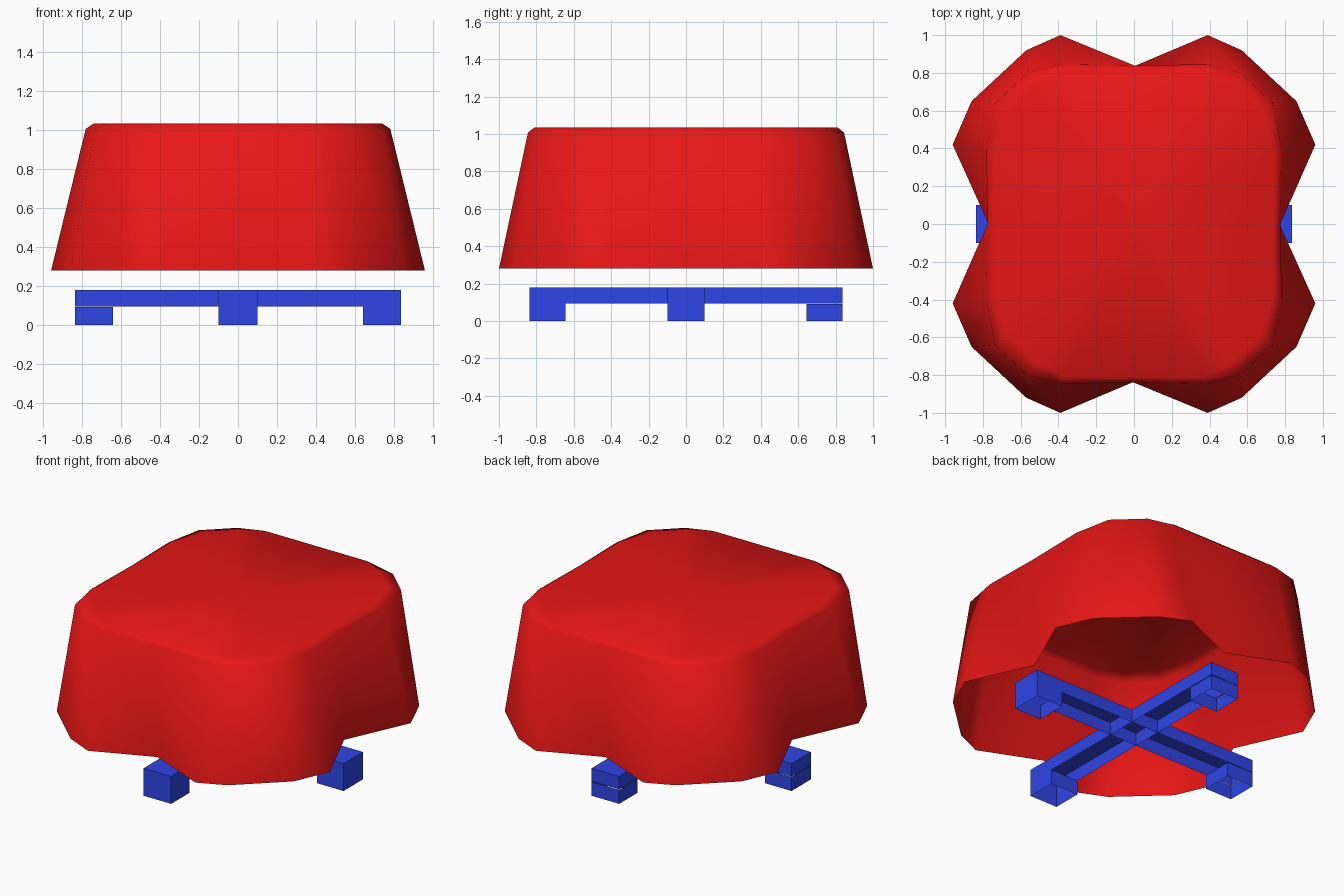
import bpy
import bmesh
from mathutils import Vector

old = bpy.data.objects.get("Cube")
if old:
    bpy.data.objects.remove(old, do_unlink=True)


def make_material(name, colour):
    mat = bpy.data.materials.new(name)
    mat.use_nodes = True
    mat.diffuse_color = colour
    mat.node_tree.nodes["Principled BSDF"].inputs["Base Color"].default_value = colour
    return mat


red = make_material("red", (0.8, 0.008, 0.008, 1))
blue = make_material("blue", (0.028, 0.06, 0.8, 1))


def make_object(name, bm, mat):
    mesh = bpy.data.meshes.new(name)
    bm.to_mesh(mesh)
    bm.free()
    mesh.materials.append(mat)
    obj = bpy.data.objects.new(name, mesh)
    bpy.context.collection.objects.link(obj)
    return obj


def full_ring(bm, quarter, z):
    """Mirror a quarter outline (from +x to +y) into a closed ring."""
    half = quarter + [(-x, y) for x, y in quarter[-2::-1]]
    ring = half + [(x, -y) for x, y in half[-2:0:-1]]
    return [bm.verts.new((x, y, z)) for x, y in ring]


# Cover: flared, four-lobed open shell with a bevelled flat top
bm = bmesh.new()
rim = full_ring(bm, [(0.77, 0), (0.96, 0.42), (0.86, 0.65), (0.57, 0.92), (0.39, 1.0), (0, 0.835)], 0.28)
shoulder = full_ring(bm, [(0.775, 0), (0.782, 0.4), (0.735, 0.64), (0.565, 0.8), (0.39, 0.845), (0, 0.84)], 1.008)
crown = full_ring(bm, [(0.74, 0), (0.74, 0.38), (0.675, 0.585), (0.515, 0.735), (0.37, 0.81), (0, 0.81)], 1.036)
centre = bm.verts.new((0, 0, 1.036))
count = len(rim)
for i in range(count):
    j = (i + 1) % count
    for low, high in ((rim, shoulder), (shoulder, crown)):
        bm.faces.new((low[i], low[j], high[i]))
        bm.faces.new((low[j], high[j], high[i]))
    bm.faces.new((centre, crown[i], crown[j]))
for face in bm.faces:
    face.smooth = True
make_object("cover", bm, red)


def open_box(name, low, high, capped):
    """Thin-walled box without a bottom, and without a lid unless capped."""
    bm = bmesh.new()
    bmesh.ops.create_cube(bm, size=1)
    low, high = Vector(low), Vector(high)
    for v in bm.verts:
        v.co = (low + high) / 2 + v.co * (high - low)
    bm.normal_update()
    gone = [f for f in bm.faces if f.normal.z < -0.5 or (f.normal.z > 0.5 and not capped)]
    bmesh.ops.delete(bm, geom=gone, context="FACES")
    return make_object(name, bm, blue)


# Base: two crossed channels on four feet
reach, inner, half = 0.836, 0.643, 0.1
open_box("cross_beam", (-reach, -half, 0.095), (reach, half, 0.18), True)
open_box("long_beam", (-half, -reach, 0.095), (half, reach, 0.18), True)
open_box("right_foot", (-reach, -half, 0), (-inner, half, 0.093), False)
open_box("left_foot", (inner, -half, 0), (reach, half, 0.095), False)
open_box("back_foot", (-half, inner, 0), (half, reach, 0.092), False)
open_box("front_foot", (-half, -reach, 0), (half, -inner, 0.095), False)
